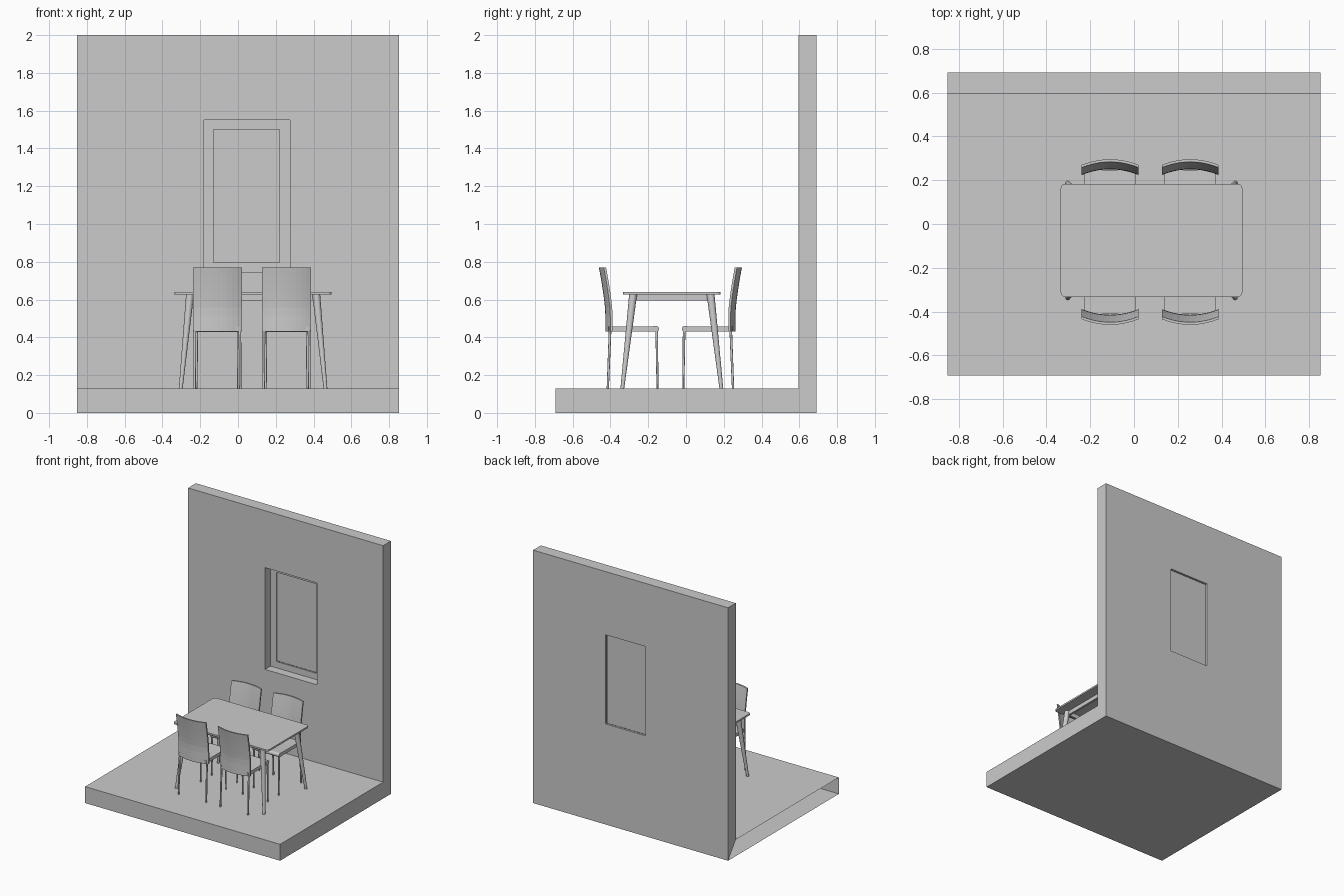
import bpy, bmesh, math
from mathutils import Vector

cube = bpy.data.objects.get("Cube")
if cube:
    bpy.data.objects.remove(cube)

grey = bpy.data.materials.new("plain_grey")
grey.use_nodes = True
grey.diffuse_color = (0.6, 0.6, 0.6, 1)
grey.node_tree.nodes["Principled BSDF"].inputs["Base Color"].default_value = (0.6, 0.6, 0.6, 1)


def finish(bm, name, smooth=None):
    bmesh.ops.remove_doubles(bm, verts=bm.verts, dist=0.0001)
    bmesh.ops.recalc_face_normals(bm, faces=bm.faces)
    mesh = bpy.data.meshes.new(name)
    bm.to_mesh(mesh)
    bm.free()
    mesh.materials.append(grey)
    obj = bpy.data.objects.new(name, mesh)
    bpy.context.collection.objects.link(obj)
    if smooth:
        bpy.ops.object.select_all(action="DESELECT")
        obj.select_set(True)
        bpy.context.view_layer.objects.active = obj
        bpy.ops.object.shade_smooth_by_angle(angle=math.radians(smooth))
    return obj


def face(bm, points):
    return bm.faces.new([bm.verts.new(p) for p in points])


def prism(bm, points, offset):
    """Extrude a closed outline along an offset."""
    base = face(bm, points)
    new = bmesh.ops.extrude_face_region(bm, geom=[base], use_keep_orig=True)["geom"]
    bmesh.ops.translate(bm, vec=offset, verts=[g for g in new if isinstance(g, bmesh.types.BMVert)])


def box(bm, x0, x1, y0, y1, z0, z1):
    prism(bm, [(x0, y0, z0), (x1, y0, z0), (x1, y1, z0), (x0, y1, z0)], (0, 0, z1 - z0))


def rod(bm, start, end, r0, r1, sides=12):
    """Tapered round leg with level ends."""
    rings = []
    for p, r in ((start, r0), (end, r1)):
        turns = [math.tau * i / sides for i in range(sides)]
        rings.append([bm.verts.new((p[0] + r * math.cos(a), p[1] + r * math.sin(a), p[2])) for a in turns])
    for i in range(sides):
        j = (i + 1) % sides
        bm.faces.new((rings[0][i], rings[0][j], rings[1][j], rings[1][i]))
    for ring in rings:
        bm.faces.new(ring)


# Room: floor slab and back wall in one shell, with a stepped window recess
X, Y, FLOOR, TOP, WALL = 0.853, 0.692, 0.13, 2.0, 0.595
GLASS = 0.674


def rect(x0, z0, x1, z1, y):
    return [(x0, y, z0), (x1, y, z0), (x1, y, z1), (x0, y, z1)]


def ring(bm, a, b):
    for i in range(4):
        j = (i + 1) % 4
        face(bm, [a[i], a[j], b[j], b[i]])


opening = (-0.18, 0.745, 0.275, 1.55)
pane = (-0.13, 0.795, 0.22, 1.50)
bm = bmesh.new()
steps = [rect(-X, FLOOR, X, TOP, WALL), rect(*opening, WALL), rect(*opening, 0.664),
         rect(*pane, 0.664), rect(*pane, GLASS)]
for a, b in zip(steps, steps[1:]):
    ring(bm, a, b)
ring(bm, rect(-X, 0, X, TOP, Y), rect(*pane, Y))
ring(bm, rect(*pane, Y), rect(*pane, GLASS + 0.002))
for a, b in (((-Y, FLOOR), (WALL, FLOOR)), ((-Y, 0), (Y, 0)), ((-Y, 0), (-Y, FLOOR)), ((WALL, TOP), (Y, TOP))):
    face(bm, [(-X, *a), (X, *a), (X, *b), (-X, *b)])
# The slab is open on one end
face(bm, [(X, *p) for p in ((-Y, 0), (Y, 0), (Y, TOP), (WALL, TOP), (WALL, FLOOR), (-Y, FLOOR))])
face(bm, [(-X, *p) for p in ((Y, 0), (Y, TOP), (WALL, TOP), (WALL, FLOOR))])
finish(bm, "floor_and_wall")

bm = bmesh.new()
face(bm, rect(*pane, GLASS + 0.001))
finish(bm, "window_pane")

# Table
CX, CY = 0.08, -0.075
bm = bmesh.new()
outline = []
for k, (sx, sy) in enumerate(((1, 1), (-1, 1), (-1, -1), (1, -1))):
    for i in range(5):
        a = math.pi / 2 * (k + i / 4)
        outline.append((CX + sx * 0.395 + 0.02 * math.cos(a), CY + sy * 0.238 + 0.02 * math.sin(a), 0.627))
prism(bm, outline, (0, 0, 0.013))
finish(bm, "table_top")

bm = bmesh.new()
for s in (-1, 1):
    box(bm, CX - 0.335, CX + 0.335, CY + s * 0.2 - 0.008, CY + s * 0.2 + 0.008, 0.595, 0.627)
    box(bm, CX + s * 0.327 - 0.008, CX + s * 0.327 + 0.008, CY - 0.2, CY + 0.2, 0.595, 0.627)
finish(bm, "table_apron")

bm = bmesh.new()
for sx in (-1, 1):
    for sy in (-1, 1):
        rod(bm, (CX + sx * 0.383, CY + sy * 0.262, FLOOR), (CX + sx * 0.334, CY + sy * 0.205, 0.627), 0.01, 0.021, 16)
finish(bm, "table_legs", 40)


# Chairs: local y = 0 at the front edge of the seat, back towards -y
def chair_back(bm):
    cols, rows, half, sag = 10, 8, 0.13, 0.026
    sheets = []
    for inset in (0, 0.012):
        sheet = []
        for r in range(rows + 1):
            t = r / rows
            lean = 0.034 * max(0, (t - 0.3) / 0.7) ** 1.3
            row = []
            for c in range(cols + 1):
                u = 2 * c / cols - 1
                row.append(bm.verts.new((u * half, -0.284 - lean + sag * u * u + inset, 0.43 + 0.34 * t)))
            sheet.append(row)
        sheets.append(sheet)
    outer, inner = sheets
    for s in sheets:
        for r in range(rows):
            for c in range(cols):
                bm.faces.new((s[r][c], s[r][c + 1], s[r + 1][c + 1], s[r + 1][c]))
    for r in range(rows):
        for c in (0, cols):
            bm.faces.new((outer[r][c], outer[r + 1][c], inner[r + 1][c], inner[r][c]))
    for c in range(cols):
        for r in (0, rows):
            bm.faces.new((outer[r][c], outer[r][c + 1], inner[r][c + 1], inner[r][c]))


def chair_seat(bm):
    # Flat cushion with a rolled front edge
    roll = [(-0.016 + 0.016 * math.cos(a), 0.445 + 0.016 * math.sin(a))
            for a in (math.pi * (i / 8 - 0.5) for i in range(9))]
    profile = [(-0.268, 0.432), (-0.035, 0.432)] + roll + [(-0.035, 0.458), (-0.268, 0.458)]
    prism(bm, [(-0.117, y, z) for y, z in profile], (0.234, 0, 0))


def chair_legs(bm):
    for s in (-1, 1):
        rod(bm, (s * 0.11, -0.008, FLOOR), (s * 0.11, -0.012, 0.436), 0.005, 0.007)
        rod(bm, (s * 0.121, -0.271, FLOOR), (s * 0.119, -0.259, 0.436), 0.006, 0.007)


for x in (-0.109, 0.257):
    for place, y, turn in (("front", -0.143, 0), ("rear", -0.022, math.pi)):
        side = "left" if x > 0 else "right"
        for part, build, smooth in (("back", chair_back, None), ("seat", chair_seat, 30), ("legs", chair_legs, 40)):
            bm = bmesh.new()
            build(bm)
            obj = finish(bm, f"{place}_{side}_chair_{part}", smooth)
            obj.location = Vector((x, y, 0))
            obj.rotation_euler.z = turn
